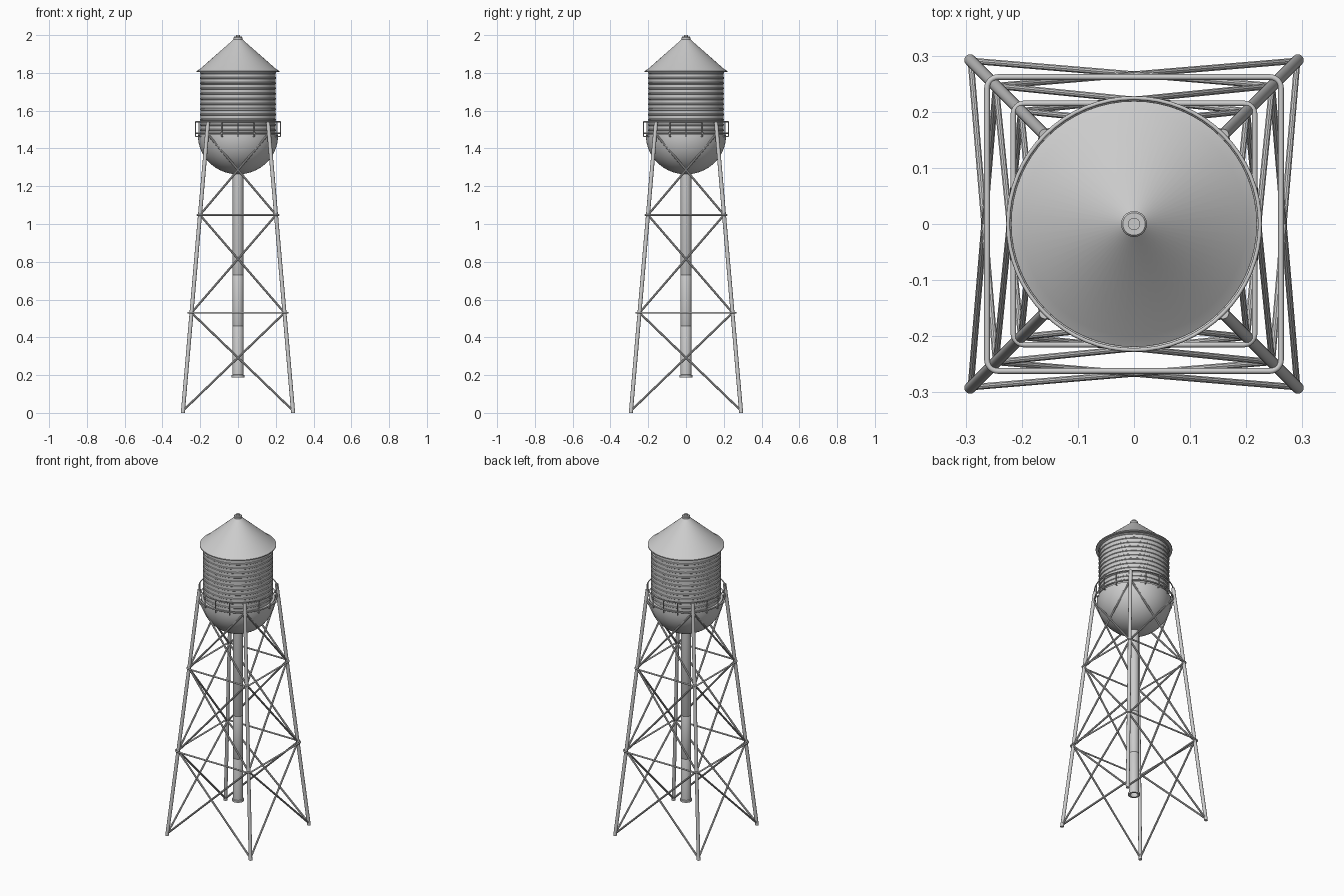
import bpy, bmesh, math
from mathutils import Vector

if "Cube" in bpy.data.objects:
    bpy.data.objects.remove(bpy.data.objects["Cube"])


def finish(bm, name, angle=35):
    bmesh.ops.recalc_face_normals(bm, faces=bm.faces)
    me = bpy.data.meshes.new(name)
    bm.to_mesh(me)
    bm.free()
    ob = bpy.data.objects.new(name, me)
    bpy.context.collection.objects.link(ob)
    bpy.ops.object.select_all(action='DESELECT')
    ob.select_set(True)
    bpy.context.view_layer.objects.active = ob
    bpy.ops.object.shade_smooth_by_angle(angle=math.radians(angle))
    return ob


def lathe(name, profile, seg=64, closed=False, angle=35):
    """Revolve (radius, z) points around the z axis."""
    bm = bmesh.new()
    vs = [bm.verts.new((r, 0, z)) for r, z in profile]
    es = [bm.edges.new(p) for p in zip(vs, vs[1:])]
    if closed:
        es.append(bm.edges.new((vs[-1], vs[0])))
    bmesh.ops.spin(bm, geom=vs + es, cent=(0, 0, 0), axis=(0, 0, 1),
                   angle=math.tau, steps=seg, use_merge=True)
    bmesh.ops.remove_doubles(bm, verts=bm.verts, dist=1e-5)
    return finish(bm, name, angle)


def add_bar(bm, a, b, r, seg=10):
    """Round bar between two points."""
    a, b = Vector(a), Vector(b)
    d = b - a
    m = d.to_track_quat('Z', 'Y').to_matrix().to_4x4()
    m.translation = (a + b) / 2
    bmesh.ops.create_cone(bm, cap_ends=True, segments=seg, radius1=r,
                          radius2=r, depth=d.length, matrix=m)


def ring(name, radius, z, r):
    bpy.ops.mesh.primitive_torus_add(location=(0, 0, z), major_radius=radius,
                                     minor_radius=r, major_segments=64,
                                     minor_segments=10)
    bpy.context.object.name = name
    bpy.ops.object.shade_smooth()


def leg_at(z):
    return 0.292 - 0.0865 * z


# Conical roof with thin overhanging rim
lathe("roof", [(0, 1.983), (0.02, 1.98), (0.2, 1.822), (0.219, 1.81),
               (0.219, 1.804), (0.2, 1.806), (0, 1.806)], angle=25)
lathe("roof_cap", [(0, 1.972), (0.023, 1.972), (0.023, 1.988), (0.02, 1.992),
                   (0.011, 1.992), (0.011, 2.0), (0, 2.0)], seg=32)

# Ribbed tank wall
wall = [(0.197, 1.465)]
N = 12
step = (1.806 - 1.475) / N
for i in range(N):
    z = 1.475 + i * step
    wall += [(0.198, z), (0.198, z + step * 0.6), (0.202, z + step * 0.7),
             (0.202, z + step * 0.9)]
wall.append((0.198, 1.806))
lathe("tank_wall", wall, angle=30)

# Rounded bowl with a ledge
bowl = [(0, 1.475), (0.212, 1.475)]
for i in range(17):
    a = math.pi / 2 * i / 16
    bowl.append((0.212 * math.cos(a) if i < 16 else 0, 1.468 - 0.205 * math.sin(a)))
lathe("tank_bowl", bowl)

# Open central pipe with flange and joints
lathe("riser_pipe", [(0.029, 1.30), (0.029, 0.733), (0.0275, 0.73), (0.029, 0.727),
                     (0.029, 0.463), (0.0275, 0.46), (0.029, 0.457),
                     (0.029, 0.202), (0.034, 0.2), (0.034, 0.188),
                     (0.023, 0.188), (0.023, 1.30)], seg=32, closed=True)

# Balcony railing
ring("top_rail", 0.2245, 1.541, 0.0035)
ring("lower_rail", 0.2235, 1.48, 0.0045)
bm = bmesh.new()
for i in range(16):
    a = math.tau * i / 16
    c, s = math.cos(a), math.sin(a)
    add_bar(bm, (0.2245 * c, 0.2245 * s, 1.461), (0.2245 * c, 0.2245 * s, 1.541), 0.003, 8)
    add_bar(bm, (0.2 * c, 0.2 * s, 1.464), (0.2265 * c, 0.2265 * s, 1.464), 0.003, 8)
finish(bm, "railing_posts")

# Four splayed legs, trimmed flat at the ground
bm = bmesh.new()
for sx in (-1, 1):
    for sy in (-1, 1):
        lo, hi = leg_at(-0.03), leg_at(1.54)
        add_bar(bm, (sx * lo, sy * lo, -0.03), (sx * hi, sy * hi, 1.54), 0.0105, 16)
cut = bmesh.ops.bisect_plane(bm, geom=bm.verts[:] + bm.edges[:] + bm.faces[:],
                             plane_co=(0, 0, 0), plane_no=(0, 0, -1), clear_outer=True)
bmesh.ops.holes_fill(bm, edges=[e for e in bm.edges if e.is_boundary])
finish(bm, "legs")

# Crossed braces on each side, three tiers
bm = bmesh.new()
for z0, z1 in ((0.012, 0.53), (0.53, 1.048), (1.048, 1.48)):
    a, b = leg_at(z0), leg_at(z1)
    for k in range(4):
        q = [Vector(p) for p in ((-a, -a, z0), (b, -b, z1), (a, -a, z0), (-b, -b, z1))]
        for p in q:
            x, y = p.x, p.y
            for _ in range(k):
                x, y = -y, x
            p.x, p.y = x, y
        add_bar(bm, q[0], q[1], 0.0058)
        add_bar(bm, q[2], q[3], 0.0058)
finish(bm, "cross_braces")


# Rounded square hoops wrapped round the legs
def hoop(name, half, z, corner=0.02):
    cu = bpy.data.curves.new(name, 'CURVE')
    cu.dimensions = '3D'
    cu.bevel_depth = 0.005
    cu.bevel_resolution = 3
    pts = []
    for k, (sx, sy) in enumerate(((1, 1), (-1, 1), (-1, -1), (1, -1))):
        for i in range(7):
            a = math.pi / 2 * (k + i / 6)
            pts.append((sx * (half - corner) + corner * math.cos(a),
                        sy * (half - corner) + corner * math.sin(a), z, 1))
    sp = cu.splines.new('POLY')
    sp.points.add(len(pts) - 1)
    for p, co in zip(sp.points, pts):
        p.co = co
    sp.use_cyclic_u = True
    bpy.context.collection.objects.link(bpy.data.objects.new(name, cu))


hoop("lower_hoop", 0.262, 0.53)
hoop("upper_hoop", 0.215, 1.048)
